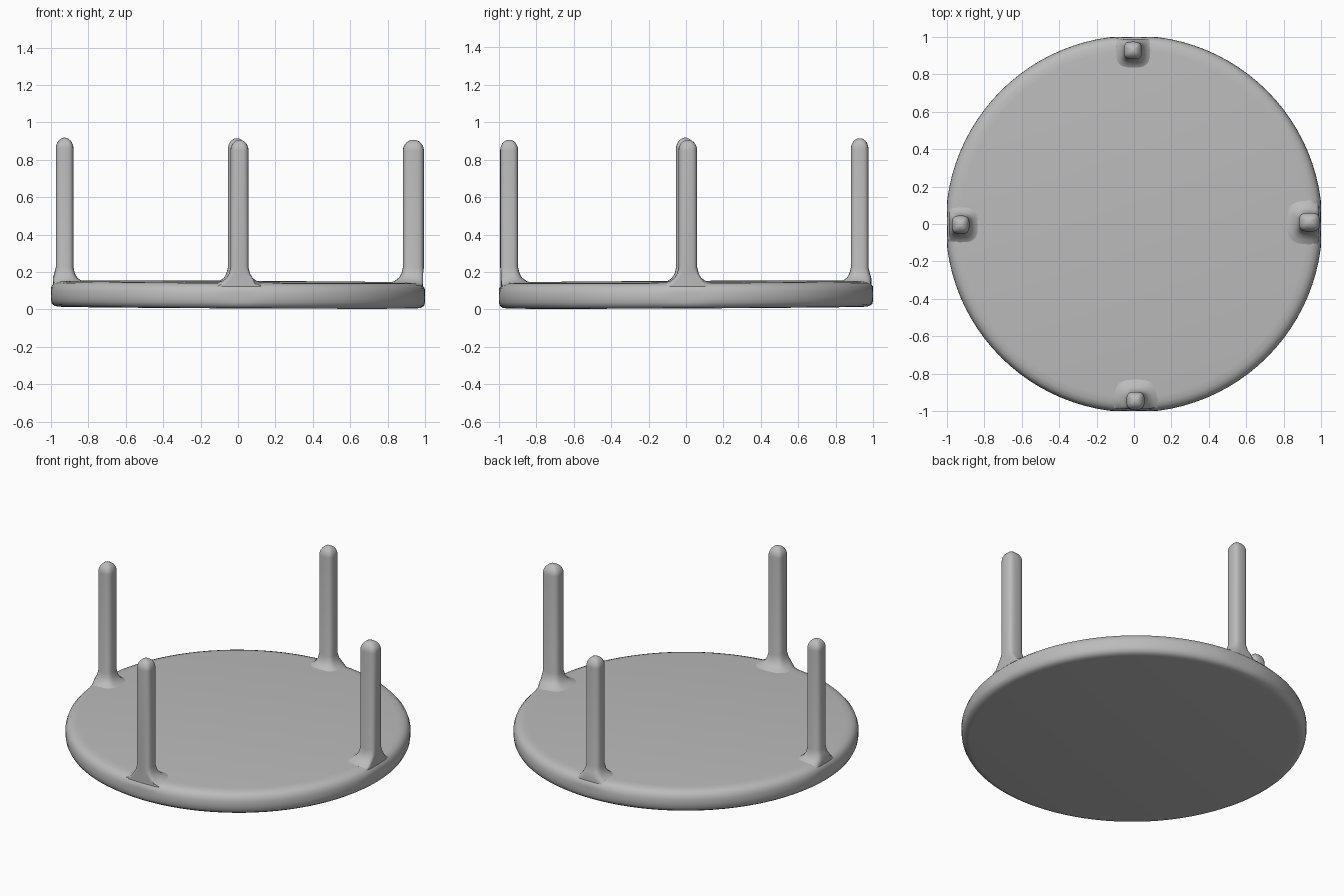
import bpy, bmesh, math

if "Cube" in bpy.data.objects:
    bpy.data.objects.remove(bpy.data.objects["Cube"])

grey = bpy.data.materials.new("plain grey")
grey.diffuse_color = (0.5, 0.5, 0.5, 1)
grey.use_nodes = True
grey.node_tree.nodes["Principled BSDF"].inputs["Base Color"].default_value = grey.diffuse_color


def tilt(x, y):
    # the whole piece leans very slightly
    return 0.005 * (y - x)


def loft(name, rings):
    """Skin a stack of closed rings and cap both ends."""
    bm = bmesh.new()
    loops = [[bm.verts.new(p) for p in ring] for ring in rings]
    n = len(loops[0])
    for a, b in zip(loops, loops[1:]):
        for i in range(n):
            j = (i + 1) % n
            bm.faces.new((a[i], a[j], b[j], b[i]))
    bm.faces.new(list(reversed(loops[0])))
    bm.faces.new(loops[-1])
    bmesh.ops.recalc_face_normals(bm, faces=bm.faces)
    mesh = bpy.data.meshes.new(name)
    bm.to_mesh(mesh)
    bm.free()
    obj = bpy.data.objects.new(name, mesh)
    bpy.context.collection.objects.link(obj)
    mesh.materials.append(grey)
    bpy.ops.object.select_all(action='DESELECT')
    obj.select_set(True)
    bpy.context.view_layer.objects.active = obj
    bpy.ops.object.shade_smooth_by_angle(angle=math.radians(40))
    return obj


# round plate with a softened rim, slightly flattened at the four extremes
def clamp(v):
    return max(-1.0, min(1.0, v))


plate_profile = [(0.955, 0.010), (0.978, 0.013), (0.995, 0.024), (1.004, 0.042),
                 (1.007, 0.065), (1.006, 0.095), (0.998, 0.119), (0.983, 0.135),
                 (0.960, 0.144), (0.925, 0.148)]
rings = []
for r, z in plate_profile:
    ring = []
    for i in range(96):
        a = math.tau * i / 96
        x, y = clamp(r * math.cos(a)), clamp(r * math.sin(a))
        ring.append((x, y, z + tilt(x, y)))
    rings.append(ring)
loft("round_plate", rings)


# upright posts: rounded-square section, domed tip, flared foot
def post(name, cx, cy, hx, hy, top):
    flare = [(0.075, 0.08), (0.070, 0.142), (0.045, 0.152), (0.022, 0.168),
             (0.008, 0.192), (0.0, 0.225)]
    rows = [(1.0, e, z) for e, z in flare]
    for k in range(8):
        t = math.radians(k * 12)
        rows.append((math.cos(t), 0.0, top - 0.058 + 0.058 * math.sin(t)))
    rings = []
    for s, e, z in rows:
        ring = []
        for i in range(24):
            a = math.tau * i / 24
            c, d = math.cos(a), math.sin(a)
            ux = math.copysign(abs(c) ** 0.65, c)
            uy = math.copysign(abs(d) ** 0.65, d)
            x, y = cx + ux * (hx * s + e), cy + uy * (hy * s + e)
            # keep the foot inside the plate rim
            r = math.hypot(x, y)
            limit = 0.996 if z > 0.2 else 0.99
            k = min(1.0, limit / r)
            x, y = x * k, y * k
            drop = max(0.0, r * k - 0.95) * 0.4 if z < 0.16 else 0.0
            ring.append((x, y, z - drop))
        rings.append(ring)
    loft(name, rings)


post("left_post", -0.927, -0.004, 0.047, 0.049, 0.918)
post("right_post", 0.938, 0.010, 0.056, 0.050, 0.907)
post("back_post", -0.006, 0.928, 0.048, 0.047, 0.915)
post("front_post", 0.008, -0.945, 0.048, 0.048, 0.907)
